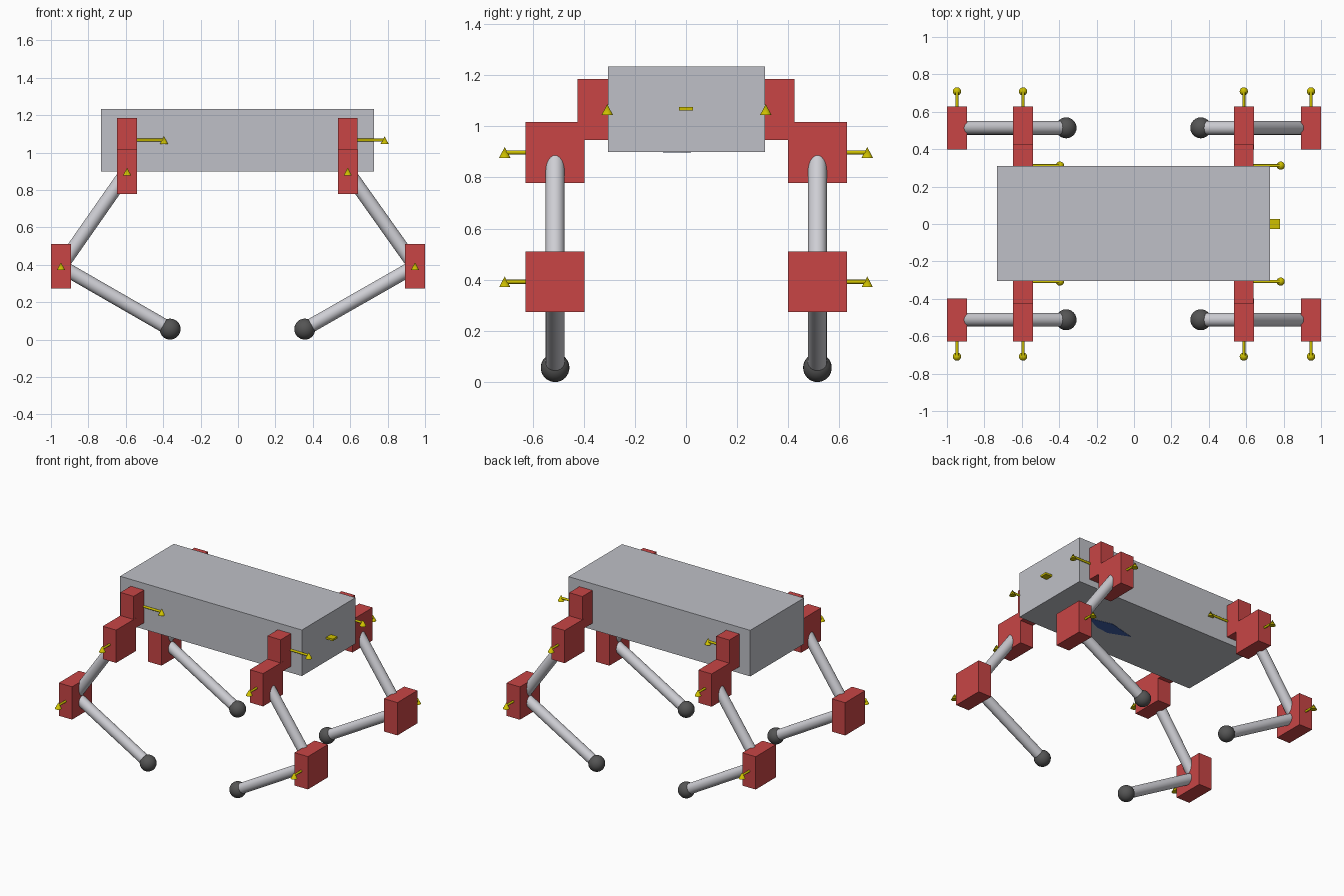
import bpy
import bmesh
import math
from mathutils import Vector

if "Cube" in bpy.data.objects:
    bpy.data.objects.remove(bpy.data.objects["Cube"])


def material(name, rgb):
    m = bpy.data.materials.new(name)
    m.diffuse_color = (*rgb, 1)
    m.use_nodes = True
    m.node_tree.nodes["Principled BSDF"].inputs["Base Color"].default_value = m.diffuse_color
    return m


GREY = material("body grey", (0.52, 0.53, 0.57))
RED = material("joint red", (0.58, 0.06, 0.06))
SILVER = material("limb silver", (0.62, 0.62, 0.66))
DARK = material("foot dark grey", (0.09, 0.09, 0.09))
YELLOW = material("marker yellow", (0.62, 0.53, 0.0))
BLUE = material("patch blue", (0.05, 0.12, 0.4))


def finish(name, bm, mat, smooth=False):
    mesh = bpy.data.meshes.new(name)
    bmesh.ops.recalc_face_normals(bm, faces=bm.faces)
    bm.to_mesh(mesh)
    bm.free()
    mesh.materials.append(mat)
    obj = bpy.data.objects.new(name, mesh)
    bpy.context.collection.objects.link(obj)
    if smooth:
        bpy.ops.object.select_all(action='DESELECT')
        obj.select_set(True)
        bpy.context.view_layer.objects.active = obj
        bpy.ops.object.shade_smooth_by_angle(angle=math.radians(40))
    return obj


def box(name, lo, hi, mat):
    lo, hi = Vector(lo), Vector(hi)
    bm = bmesh.new()
    bmesh.ops.create_cube(bm, size=1)
    for v in bm.verts:
        v.co = (lo + hi) / 2 + v.co * (hi - lo)
    return finish(name, bm, mat)


def centred_box(name, c, size, mat):
    c, half = Vector(c), Vector(size) / 2
    return box(name, c - half, c + half, mat)


def rod(name, a, b, radius, mat, sides=24):
    a, b = Vector(a), Vector(b)
    d = b - a
    bm = bmesh.new()
    bmesh.ops.create_cone(bm, cap_ends=True, segments=sides, radius1=radius,
                          radius2=radius, depth=d.length)
    turn = d.to_track_quat('Z', 'Y')
    for v in bm.verts:
        v.co = (a + b) / 2 + turn @ v.co
    return finish(name, bm, mat, True)


def marker(name, a, b):
    """Axis marker: thin rod with an upright cone on its end."""
    rod(name + "_rod", a, b, 0.008, YELLOW, 12)
    bm = bmesh.new()
    bmesh.ops.create_cone(bm, cap_ends=True, segments=20, radius1=0.022,
                          radius2=0, depth=0.042)
    bmesh.ops.translate(bm, verts=bm.verts, vec=b)
    finish(name + "_cone", bm, YELLOW, True)


# Body, sensor tab and belly patch
box("body", (-0.732, -0.306, 0.904), (0.727, 0.309, 1.238), GREY)
box("sensor_tab", (0.70, -0.027, 1.065), (0.78, 0.027, 1.079), YELLOW)
bm = bmesh.new()
outline = [(0.0, -0.03), (0.15, -0.09), (0.25, -0.08), (0.37, -0.02), (0.2, 0.02)]
bm.faces.new([bm.verts.new((x, y, 0.902)) for x, y in outline])
patch = bmesh.ops.extrude_face_region(bm, geom=bm.faces[:])
bmesh.ops.translate(bm, vec=(0, 0, 0.004),
                    verts=[g for g in patch["geom"] if isinstance(g, bmesh.types.BMVert)])
finish("belly_patch", bm, BLUE)

# Four legs, mirrored in x and y
for sx, end in ((-1, "left"), (1, "right")):
    for sy, side in ((-1, "front"), (1, "back")):
        tag = f"{side}_{end}_"
        hx = sx * 0.590 - 0.003
        kx = sx * 0.9465
        ly = sy * 0.513 + 0.001
        hip = (hx, ly, 0.902)
        knee = (kx, ly, 0.396)
        foot = (sx * 0.360 - 0.003, ly, 0.06)

        # Joint blocks
        centred_box(tag + "shoulder_block", (hx, sy * 0.309, 1.07), (0.106, 0.232, 0.238), RED)
        centred_box(tag + "hip_block", hip, (0.107, 0.230, 0.238), RED)
        centred_box(tag + "knee_block", knee, (0.107, 0.230, 0.238), RED)

        # Limbs and foot
        rod(tag + "upper_leg", hip, knee, 0.037, SILVER)
        rod(tag + "lower_leg", knee, foot, 0.037, SILVER)
        bm = bmesh.new()
        bmesh.ops.create_uvsphere(bm, u_segments=24, v_segments=16, radius=0.056)
        bmesh.ops.translate(bm, verts=bm.verts, vec=foot)
        finish(tag + "foot", bm, DARK, True)

        # Joint axis markers
        my = sy * 0.310 + 0.002
        marker(tag + "shoulder_marker", (hx, my, 1.07), (hx + 0.197, my, 1.07))
        marker(tag + "hip_marker", hip, (hx, sy * 0.709, 0.902))
        marker(tag + "knee_marker", knee, (kx, sy * 0.709, 0.396))

# Stand the feet on the ground
for obj in bpy.context.collection.objects:
    obj.location.z -= 0.004
